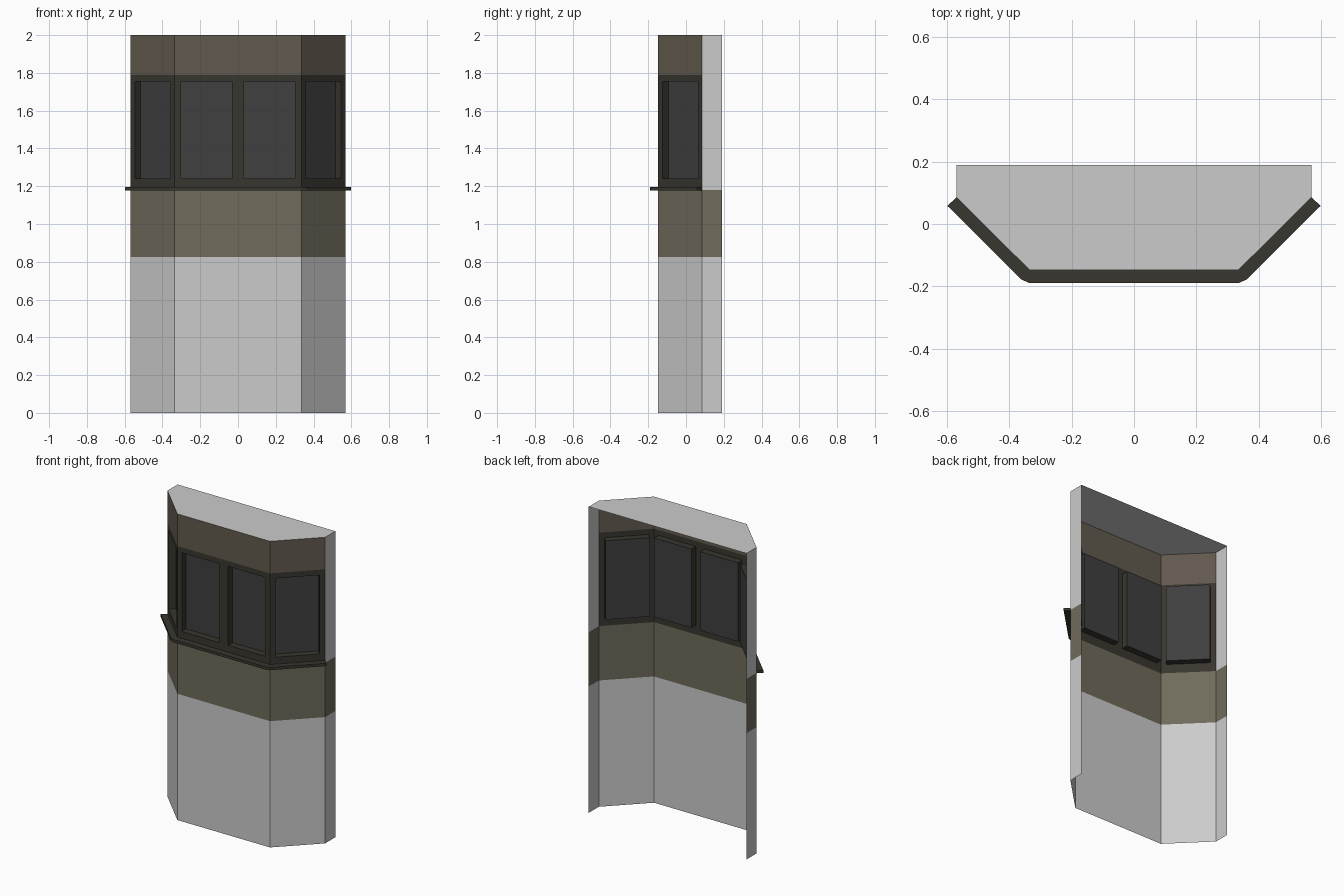
import bpy, bmesh
from mathutils import Vector

if "Cube" in bpy.data.objects:
    bpy.data.objects.remove(bpy.data.objects["Cube"])

# plan outline of the bay, left back round to right back
HALF = [(0.335, -0.148), (0.57, 0.086), (0.57, 0.19)]
PATH = [(-x, y) for x, y in reversed(HALF)] + HALF
Z_BASE, Z_SILL, Z_HEAD, Z_TOP = 0.825, 1.18, 1.79, 2.0
WIN_LOW, WIN_HIGH, MARGIN, DEPTH = 1.24, 1.755, 0.033, 0.045


def material(name, rgb):
    m = bpy.data.materials.new(name)
    m.diffuse_color = (*rgb, 1)
    m.use_nodes = True
    m.node_tree.nodes["Principled BSDF"].inputs["Base Color"].default_value = m.diffuse_color
    return m


BROWN = material("brown_stone", (0.12, 0.10, 0.075))
TAN = material("tan_stone", (0.16, 0.145, 0.105))
FRAME = material("dark_frame", (0.04, 0.037, 0.028))
GLASS = material("glass", (0.05, 0.05, 0.05))


def make(name, quads, mat=None):
    bm = bmesh.new()
    for q in quads:
        bm.faces.new([bm.verts.new(p) for p in q])
    bmesh.ops.remove_doubles(bm, verts=bm.verts, dist=1e-5)
    me = bpy.data.meshes.new(name)
    bm.to_mesh(me)
    bm.free()
    ob = bpy.data.objects.new(name, me)
    bpy.context.collection.objects.link(ob)
    if mat:
        me.materials.append(mat)
    return ob


def quad(a, b, z0, z1):
    return [(*a, z0), (*b, z0), (*b, z1), (*a, z1)]


def band(path, z0, z1):
    return [quad(a, b, z0, z1) for a, b in zip(path, path[1:])]


# plain wall bands, open at the back and below
make("lower_wall", band(PATH, 0, Z_BASE))
make("apron_wall", band(PATH, Z_BASE, Z_SILL), TAN)
make("upper_wall", band(PATH[1:5], Z_HEAD, Z_TOP), BROWN)
make("side_returns", [quad(*PATH[:2], Z_SILL, Z_TOP), quad(*PATH[4:], Z_SILL, Z_TOP)])
make("roof", [[(*p, Z_TOP) for p in PATH]])

# window panels: frame border, reveals and recessed glass
frame, glass = [], []
mid = (0, PATH[2][1])
stations = [PATH[1], PATH[2], mid, PATH[3], PATH[4]]
for a, b in zip(stations, stations[1:]):
    va, vb = Vector(a), Vector(b)
    d = (vb - va).normalized()
    inward = Vector((-d.y, d.x)) * DEPTH
    p, q = va + d * MARGIN, vb - d * MARGIN
    outer = quad(a, b, Z_SILL, Z_HEAD)
    hole = quad(p, q, WIN_LOW, WIN_HIGH)
    pane = quad(p + inward, q + inward, WIN_LOW, WIN_HIGH)
    for r0, r1 in ((outer, hole), (hole, pane)):
        for i in range(4):
            j = (i + 1) % 4
            frame.append([r0[i], r0[j], r1[j], r1[i]])
    glass.append(pane)
make("window_frames", frame, FRAME)
make("window_glass", glass, GLASS)

# projecting sill with chamfered corners
z0, z1 = Z_SILL - 0.003, Z_SILL + 0.015
inner_half = [HALF[0], HALF[0], HALF[1]]
outer_half = [(0.335, -0.19), (0.362, -0.178), (0.599, 0.058)]
inner = [(-x, y) for x, y in reversed(inner_half)] + inner_half
outer = [(-x, y) for x, y in reversed(outer_half)] + outer_half
sill = band(outer, z0, z1)
sill += [quad(inner[0], outer[0], z0, z1), quad(outer[-1], inner[-1], z0, z1)]
for i in range(5):
    ring = [outer[i], outer[i + 1], inner[i + 1]]
    if inner[i] != inner[i + 1]:
        ring.append(inner[i])
    sill.append([(*p, z1) for p in ring])
    sill.append([(*p, z0) for p in reversed(ring)])
make("window_sill", sill, FRAME)
